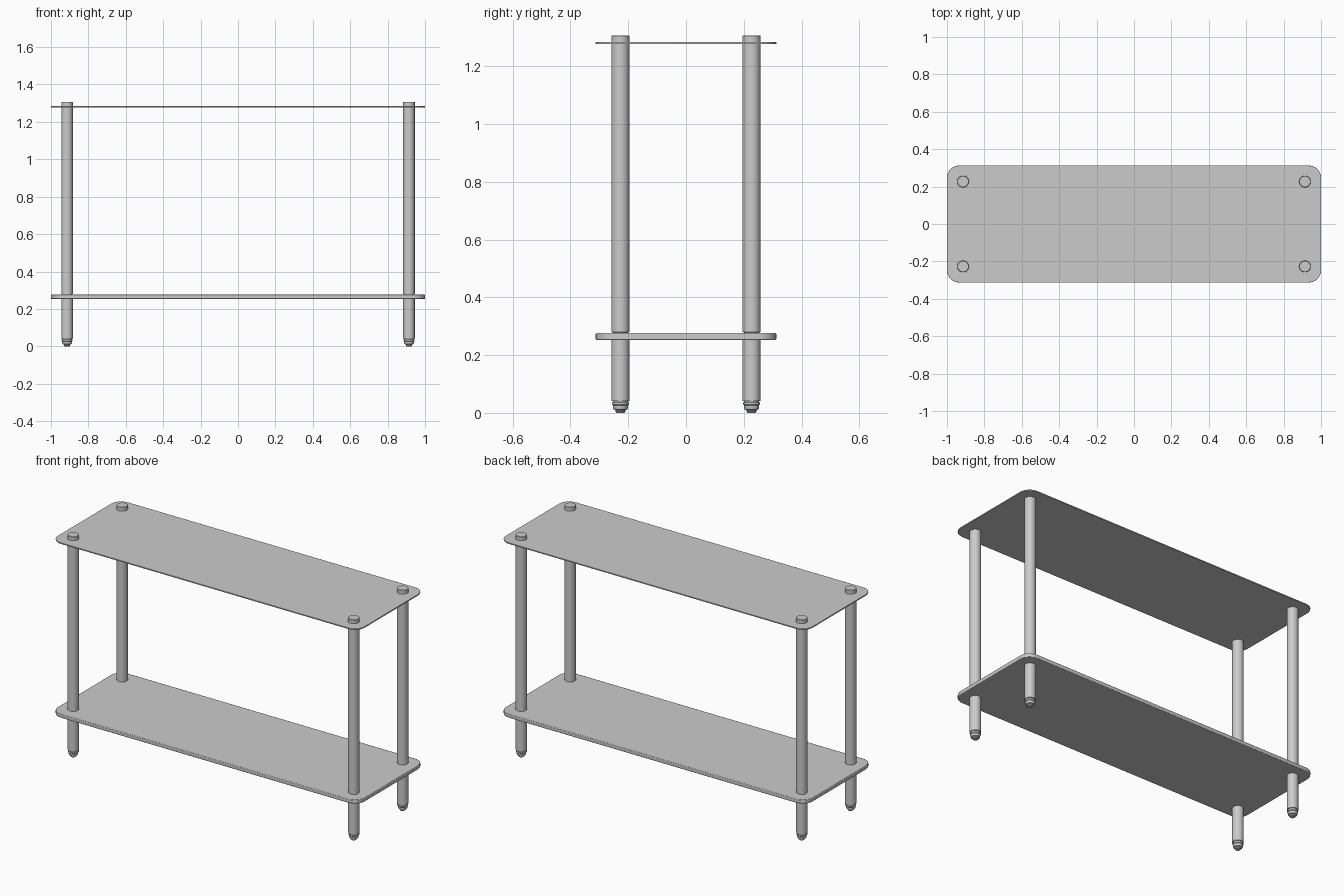
import bpy, bmesh, math

cube = bpy.data.objects.get("Cube")
if cube:
    bpy.data.objects.remove(cube, do_unlink=True)

grey = bpy.data.materials.new("plain_grey")
grey.use_nodes = True
colour = (0.6, 0.6, 0.6, 1)
grey.diffuse_color = colour
grey.node_tree.nodes["Principled BSDF"].inputs["Base Color"].default_value = colour

LEG_X, LEG_Y, LEG_R = 0.914, 0.227, 0.031
HALF_X, HALF_Y, CORNER = 1.0, 0.3125, 0.065


def finish(name, bm, location=(0, 0, 0)):
    bmesh.ops.recalc_face_normals(bm, faces=bm.faces)
    mesh = bpy.data.meshes.new(name)
    bm.to_mesh(mesh)
    bm.free()
    mesh.materials.append(grey)
    obj = bpy.data.objects.new(name, mesh)
    obj.location = location
    bpy.context.collection.objects.link(obj)
    bpy.ops.object.select_all(action='DESELECT')
    obj.select_set(True)
    bpy.context.view_layer.objects.active = obj
    bpy.ops.object.shade_smooth_by_angle(angle=math.radians(30))
    return obj


def shelf(name, bottom, top, edge):
    """Rounded rectangular board with softened rims."""
    bm = bmesh.new()
    outline = []
    for i, (sx, sy) in enumerate(((1, 1), (-1, 1), (-1, -1), (1, -1))):
        for k in range(9):
            a = math.pi / 2 * (i + k / 8)
            outline.append(bm.verts.new((sx * (HALF_X - CORNER) + CORNER * math.cos(a),
                                         sy * (HALF_Y - CORNER) + CORNER * math.sin(a), bottom)))
    base = bm.faces.new(outline)
    ext = bmesh.ops.extrude_face_region(bm, geom=[base], use_keep_orig=True)
    bmesh.ops.translate(bm, vec=(0, 0, top - bottom),
                        verts=[g for g in ext["geom"] if isinstance(g, bmesh.types.BMVert)])
    obj = finish(name, bm)
    bevel = obj.modifiers.new("soft_rim", 'BEVEL')
    bevel.width, bevel.segments = edge, 2
    bevel.limit_method, bevel.angle_limit = 'ANGLE', math.radians(60)


def turned(name, profile, x, y, sides=32):
    """Lathe a (radius, height) profile and cap both ends."""
    bm = bmesh.new()
    rings = [[bm.verts.new((r * math.cos(2 * math.pi * k / sides),
                            r * math.sin(2 * math.pi * k / sides), z))
              for k in range(sides)] for r, z in profile]
    for low, high in zip(rings, rings[1:]):
        for k in range(sides):
            n = (k + 1) % sides
            bm.faces.new((low[k], low[n], high[n], high[k]))
    bm.faces.new(rings[0])
    bm.faces.new(rings[-1])
    finish(name, bm, (x, y, 0))


shelf("top_shelf", 1.277, 1.284, 0.001)
shelf("lower_shelf", 0.253, 0.276, 0.003)

# Profiles of the stacked leg pieces, from the floor up
R = LEG_R
foot = [(0.014, 0), (0.017, 0.004), (0.017, 0.009), (0.024, 0.012),
        (0.026, 0.016), (0.026, 0.026), (R - 0.002, 0.029), (R - 0.002, 0.036), (0.026, 0.038), (0.026, 0.042)]
lower_post = [(R - 0.001, 0.041), (R, 0.042), (R, 0.253)]
upper_post = [(R - 0.004, 0.275), (R - 0.004, 0.279), (R, 0.28), (R, 1.277)]
top_cap = [(R, 1.284), (R, 1.305), (R - 0.002, 1.307)]

for side, sx in (("left", 1), ("right", -1)):
    for end, sy in (("front", -1), ("back", 1)):
        for part, profile in (("foot", foot), ("lower_post", lower_post),
                              ("upper_post", upper_post), ("top_cap", top_cap)):
            turned(f"{end}_{side}_{part}", profile, sx * LEG_X, sy * LEG_Y)
